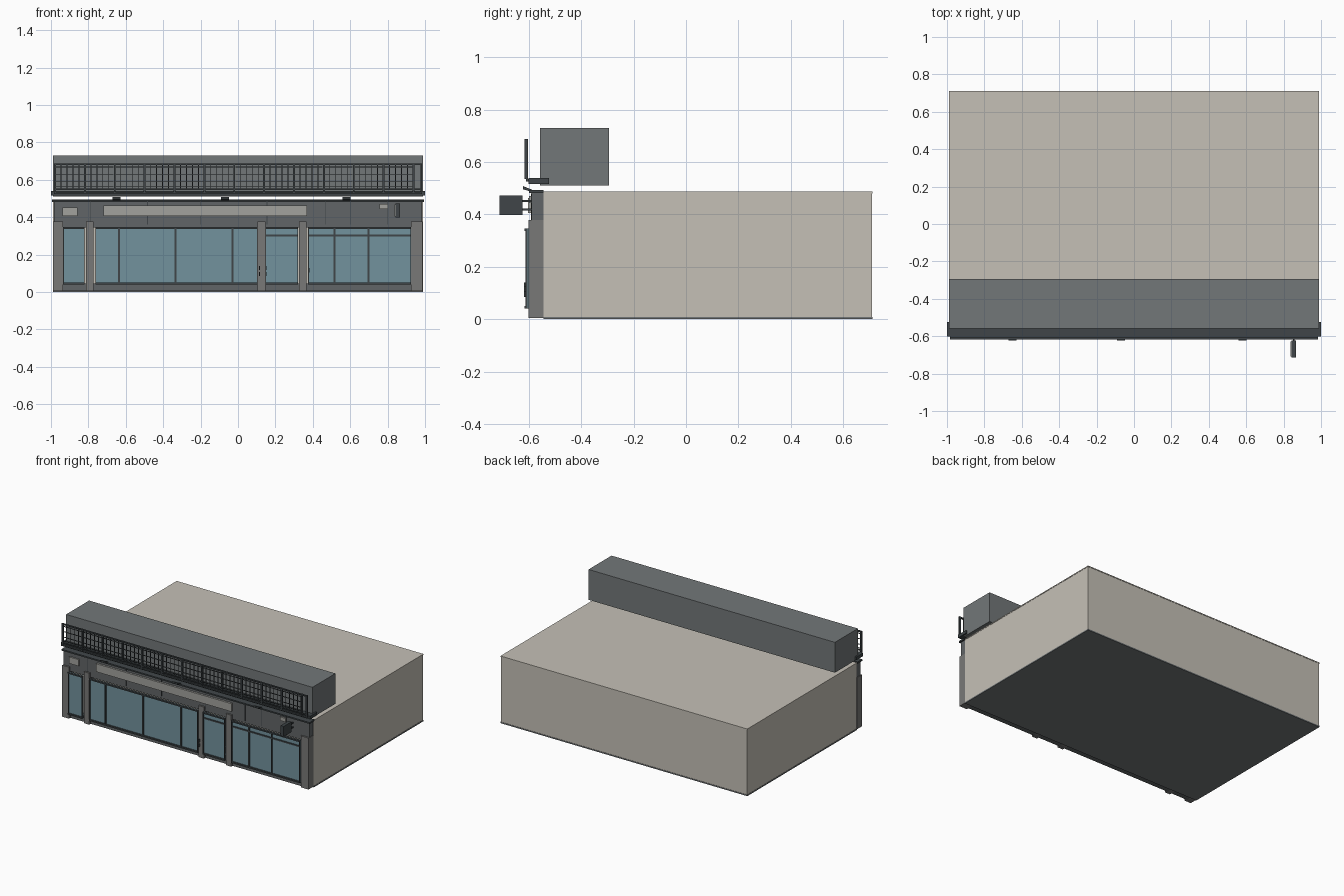
import bpy, bmesh
from mathutils import Matrix, Vector

if "Cube" in bpy.data.objects:
    bpy.data.objects.remove(bpy.data.objects["Cube"])


def mat(name, c):
    m = bpy.data.materials.new(name)
    m.diffuse_color = (*c, 1)
    m.use_nodes = True
    m.node_tree.nodes["Principled BSDF"].inputs["Base Color"].default_value = m.diffuse_color
    return m


BEIGE = mat("plaster", (0.56, 0.53, 0.47))
GREY = mat("cladding", (0.17, 0.185, 0.19))
STONE = mat("pillar_stone", (0.19, 0.19, 0.185))
HEADER = mat("fascia", (0.12, 0.13, 0.135))
DARK = mat("dark_metal", (0.05, 0.06, 0.065))
GLASS = mat("glass", (0.17, 0.29, 0.34))
PANEL = mat("sign_panel", (0.36, 0.36, 0.34))


def boxes(name, material, items):
    """One object from (x0, x1, y0, y1, z0, z1) boxes."""
    bm = bmesh.new()
    for x0, x1, y0, y1, z0, z1 in items:
        m = (Matrix.Translation(((x0 + x1) / 2, (y0 + y1) / 2, (z0 + z1) / 2))
             @ Matrix.Diagonal((x1 - x0, y1 - y0, z1 - z0, 1)))
        bmesh.ops.create_cube(bm, size=1, matrix=m)
    me = bpy.data.meshes.new(name)
    bm.to_mesh(me)
    bm.free()
    me.materials.append(material)
    ob = bpy.data.objects.new(name, me)
    bpy.context.collection.objects.link(ob)
    return ob


def extrude_profile(name, material, pts, x0, x1):
    """Extrude a closed (y, z) profile along x."""
    bm = bmesh.new()
    f = bm.faces.new([bm.verts.new((x0, y, z)) for y, z in pts])
    r = bmesh.ops.extrude_face_region(bm, geom=[f])
    vs = [v for v in r["geom"] if isinstance(v, bmesh.types.BMVert)]
    bmesh.ops.translate(bm, verts=vs, vec=Vector((x1 - x0, 0, 0)))
    bmesh.ops.recalc_face_normals(bm, faces=bm.faces)
    me = bpy.data.meshes.new(name)
    bm.to_mesh(me)
    bm.free()
    me.materials.append(material)
    ob = bpy.data.objects.new(name, me)
    bpy.context.collection.objects.link(ob)


# Main hall with thin plinth and roof sheet
boxes("main_hall", BEIGE, [(-.988, .988, -.545, .71, .008, .48)])
boxes("roof_sheet", BEIGE, [(-.99, .99, -.545, .712, .48, .487)])
boxes("floor_slab", GREY, [(-.99, .99, -.545, .712, 0, .009)])

# Upper storey volume
boxes("upper_storey", GREY, [(-.988, .988, -.558, -.295, .51, .73)])

# Facade: sill, fascia, pillars
boxes("facade_sill", HEADER, [(-.985, .985, -.585, -.545, .005, .045)])
boxes("fascia_band", HEADER, [(-.985, .985, -.59, -.545, .345, .485)])
boxes("fascia_seams", DARK, [(x - .0015, x + .0015, -.592, -.589, .36, .48)
                             for x in (-.79, -.484, -.2, .155, .47, .6, .8)])
boxes("pillars", STONE, [(a, b, -.602, -.545, .005, .378) for a, b in
                         ((-.99, -.935), (-.812, -.772), (.105, .147), (.325, .367), (.925, .987))])

# Shop windows: glass panes, frames, mullions and transoms
Z0, Z1 = .043, .347
bays = [(-.935, -.82, [], False), (-.762, .105, [-.637, -.334, -.03], False),
        (.147, .322, [], True), (.375, .925, [.516, .698], True)]
panes, frames = [], []
for a, b, mullions, transom in bays:
    panes.append((a, b, -.606, -.60, Z0, Z1))
    frames += [(a, b, -.616, -.598, z, z + .01) for z in (Z0 - .003, Z1 - .01)]
    frames += [(x - .005, x + .005, -.614, -.598, Z0, Z1) for x in mullions]
    frames += [(x - .002, x + .002, -.614, -.598, Z0, Z1) for x in (a + .002, b - .002)]
    if transom:
        frames.append((a, b, -.612, -.598, .298, .308))
boxes("window_glass", GLASS, panes)
boxes("window_frames", DARK, frames)
boxes("door_handles", DARK, [(x, x + .005, -.618, -.602, z, z + .022)
                             for x, z in ((.112, .085), (.112, .118), (.148, .085),
                                          (.148, .118), (.377, .105))])

# Signs on the fascia
boxes("sign_panels", PANEL, [(-.718, .37, -.604, -.588, .405, .463),
                             (-.937, -.858, -.6, -.588, .405, .452),
                             (.757, .8, -.6, -.588, .443, .47)])
boxes("projecting_sign", DARK, [(.842, .866, -.713, -.624, .398, .473)])
boxes("projecting_sign_faces", PANEL, [(.838, .842, -.708, -.629, .403, .468)])
boxes("projecting_sign_arms", DARK, [(.85, .858, -.626, -.588, z, z + .008)
                                     for z in (.415, .447)])

# Cornice with three lamps
extrude_profile("cornice", DARK, [(-.6, .482), (-.545, .482), (-.545, .494), (-.575, .494),
                                  (-.6, .492)], -.995, .995)
for i, x in enumerate((-.65, -.07, .58)):
    extrude_profile("fascia_lamp_%d" % i, DARK, [(-.622, .496), (-.585, .485), (-.585, .493),
                                                 (-.622, .508)], x - .022, x + .022)

# Balcony deck
boxes("balcony_deck", DARK, [(-1, 1, -.602, -.523, .517, .54)])
boxes("balcony_edge", DARK, [(-.985, .985, -.612, -.602, .525, .535)])

# Balcony railing: rails, posts and gridded panels
rails = [(-.985, .985, -.617, -.605, .68, .688), (-.985, .985, -.615, -.606, .545, .552)]
xs, xe, n = -.978, .938, 12
w = (xe - xs) / n
posts = [(xs + i * w - .005, xs + i * w + .005, -.617, -.603, .535, .688) for i in range(n + 1)]
posts.append((.975, .985, -.617, -.603, .535, .688))
bars = []
for i in range(n):
    a = xs + i * w
    bars += [(a + w * k / 5 - .002, a + w * k / 5 + .002, -.613, -.608, .55, .682)
             for k in range(1, 5)]
    bars += [(a + .006, a + w - .006, -.613, -.608, z - .002, z + .002)
             for z in (.562, .59, .63, .668)]
boxes("railing_rails", DARK, rails)
boxes("railing_posts", DARK, posts)
boxes("railing_grid", DARK, bars)
